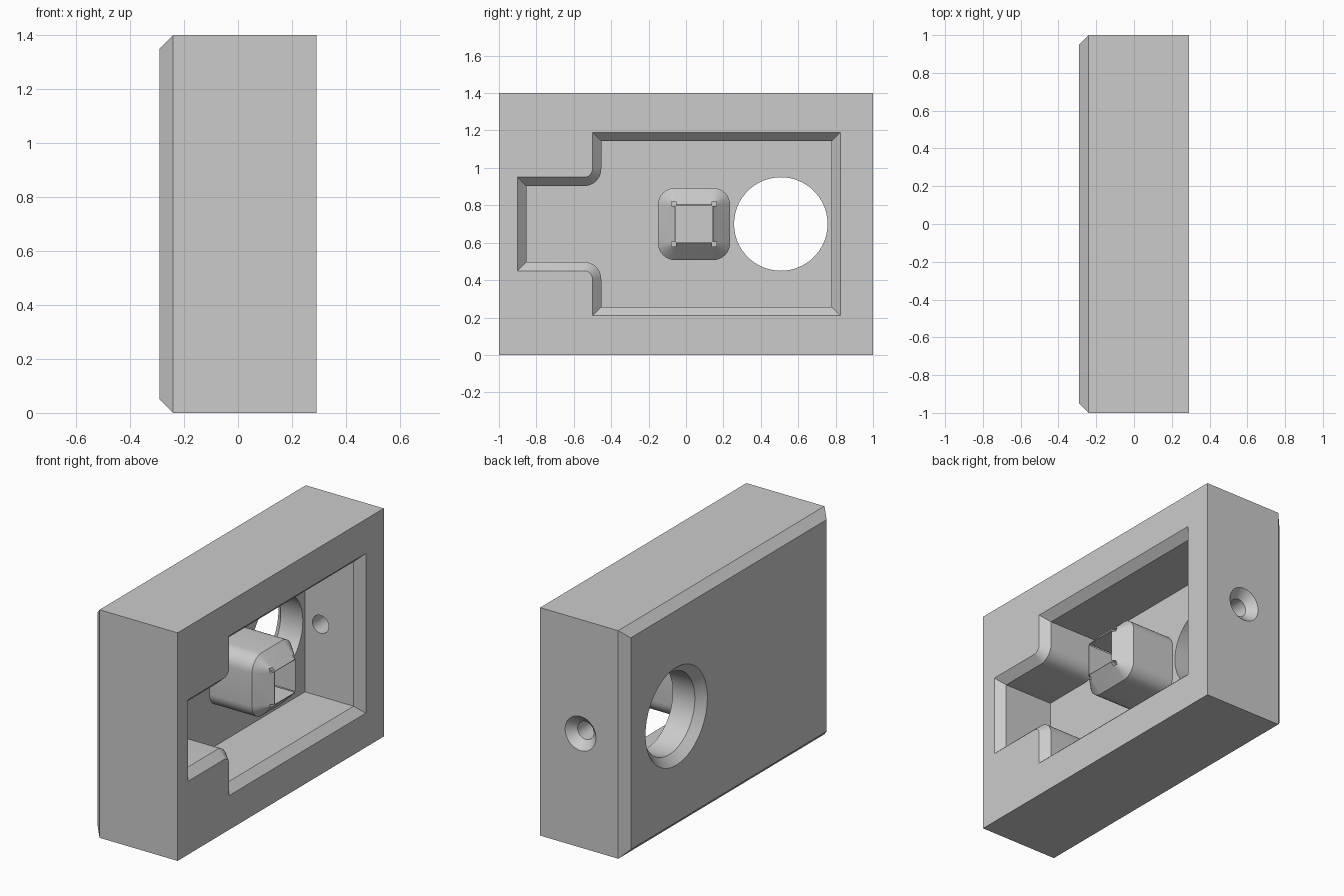
import bpy, bmesh, math

cube = bpy.data.objects.get("Cube")
if cube:
    bpy.data.objects.remove(cube, do_unlink=True)

MID = 0.70  # height of the centre line

grey = bpy.data.materials.new("plain grey")
grey.use_nodes = True
colour = (0.6, 0.6, 0.6, 1)
grey.diffuse_color = colour
grey.node_tree.nodes["Principled BSDF"].inputs["Base Color"].default_value = colour


def loft(name, sections, axis="x"):
    """Closed solid through (depth, outline) sections along an axis."""
    bm = bmesh.new()
    rings = []
    for d, pts in sections:
        rings.append([bm.verts.new((d, u, v) if axis == "x" else (u, d, v)) for u, v in pts])
    for a, b in zip(rings, rings[1:]):
        n = len(a)
        for i in range(n):
            j = (i + 1) % n
            bm.faces.new((a[i], a[j], b[j], b[i]))
    bm.faces.new(rings[0])
    bm.faces.new(rings[-1])
    bmesh.ops.recalc_face_normals(bm, faces=bm.faces)
    mesh = bpy.data.meshes.new(name)
    bm.to_mesh(mesh)
    bm.free()
    mesh.materials.append(grey)
    obj = bpy.data.objects.new(name, mesh)
    bpy.context.collection.objects.link(obj)
    return obj


def activate(obj):
    bpy.ops.object.select_all(action="DESELECT")
    obj.select_set(True)
    bpy.context.view_layer.objects.active = obj


def cut(obj, cutter):
    mod = obj.modifiers.new("cut", "BOOLEAN")
    mod.operation = "DIFFERENCE"
    mod.solver = "EXACT"
    mod.object = cutter
    activate(obj)
    bpy.ops.object.modifier_apply(modifier=mod.name)
    bpy.data.objects.remove(cutter, do_unlink=True)


def rect(cu, cv, hu, hv):
    return [(cu - hu, cv - hv), (cu + hu, cv - hv), (cu + hu, cv + hv), (cu - hu, cv + hv)]


def arc(cu, cv, r, start, end, n):
    out = []
    for i in range(n + 1):
        a = math.radians(start + (end - start) * i / n)
        out.append((cu + r * math.cos(a), cv + r * math.sin(a)))
    return out


def circle(cu, cv, r, n=64):
    return arc(cu, cv, r, 0, 360, n)[:-1]


def pocket(t):
    """Wide bay with a narrower slot, inset by t, with rounded inner corners."""
    lower = [(-0.9 + t, MID - 0.25 + t)]
    lower += arc(-0.545, MID - 0.295, 0.045 + t, 90, 0, 10)
    lower += [(-0.5 + t, MID - 0.49 + t), (0.825 - t, MID - 0.49 + t)]
    return lower + [(u, 2 * MID - v) for u, v in reversed(lower)]


def rounded(cu, half, r):
    pts = []
    for k, (su, sv) in enumerate([(1, 1), (-1, 1), (-1, -1), (1, -1)]):
        pts += arc(cu + su * (half - r), MID + sv * (half - r), r, 90 * k, 90 * k + 90, 8)
    return pts


# Case block with bevelled back edges
case = loft("case", [(0.29, rect(0, MID, 1, MID)),
                     (-0.24, rect(0, MID, 1, MID)),
                     (-0.29, rect(0, MID, 0.95, MID - 0.05))])

# Open pocket with a sloped rim
cut(case, loft("pocket_cutter", [(-0.09, pocket(0.047)), (0.24, pocket(0.047)),
                                 (0.30, pocket(-0.0094))]))

# Large countersunk window through the back wall
cut(case, loft("window_cutter", [(-0.30, circle(0.507, MID, 0.31)),
                                 (-0.24, circle(0.507, MID, 0.25)),
                                 (0.0, circle(0.507, MID, 0.25))]))

# Countersunk screw hole through the end wall
cut(case, loft("screw_cutter", [(1.01, circle(0.016, MID, 0.115, 40)),
                                (0.95, circle(0.016, MID, 0.055, 40)),
                                (0.70, circle(0.016, MID, 0.055, 40))], "y"))

# Rounded post with a sloped top, rising from the pocket floor
PY, HALF = 0.043, 0.193
post = loft("post", [(-0.09, rounded(PY, HALF, 0.092)),
                     (0.20, rounded(PY, HALF, 0.092)),
                     (0.29, rounded(PY, HALF - 0.09, 0.002))])

# Square socket in the post, with small corner reliefs
cut(post, loft("socket_cutter", [(-0.2, rect(PY, MID, 0.1, 0.1)),
                                 (0.4, rect(PY, MID, 0.1, 0.1))]))
for su in (-1, 1):
    for sv in (-1, 1):
        corner = rect(PY + su * 0.109, MID + sv * 0.109, 0.012, 0.012)
        cut(post, loft("relief_cutter", [(-0.2, corner), (0.4, corner)]))

for obj in (case, post):
    activate(obj)
    bpy.ops.object.shade_smooth_by_angle(angle=math.radians(30))
